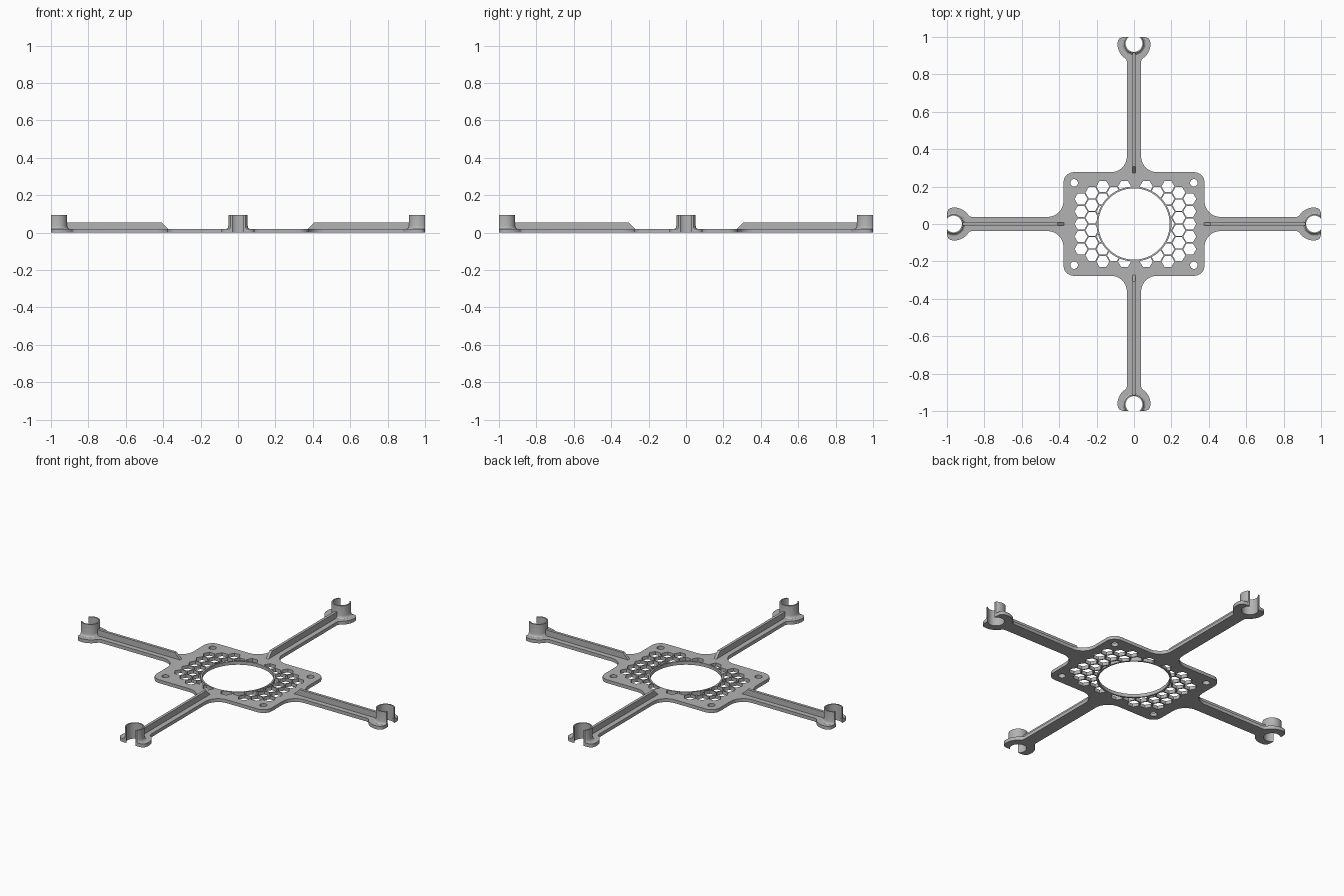
import bpy, bmesh, math
from mathutils import Matrix

cube = bpy.data.objects.get("Cube")
if cube:
    bpy.data.objects.remove(cube, do_unlink=True)

grey = bpy.data.materials.new("frame grey")
grey.use_nodes = True
grey.diffuse_color = (0.45, 0.45, 0.45, 1)
grey.node_tree.nodes["Principled BSDF"].inputs["Base Color"].default_value = (0.45, 0.45, 0.45, 1)

HALF_X, HALF_Y = 0.377, 0.277     # plate half sizes
THICK = 0.02
ARM_W = 0.038                     # arm half width
FILLET = 0.085
CLAW, BORE, TIP = 0.965, 0.045, 1.0


def arc(cx, cy, r, a, b, n):
    """Points on an arc, angles in degrees."""
    steps = [math.radians(a + (b - a) * i / n) for i in range(n + 1)]
    return [(cx + r * math.cos(t), cy + r * math.sin(t)) for t in steps]


def turn(points, degrees):
    c, s = math.cos(math.radians(degrees)), math.sin(math.radians(degrees))
    return [(x * c - y * s, x * s + y * c) for x, y in points]


def finish(name, bm):
    bmesh.ops.recalc_face_normals(bm, faces=bm.faces)
    mesh = bpy.data.meshes.new(name)
    bm.to_mesh(mesh)
    bm.free()
    mesh.materials.append(grey)
    obj = bpy.data.objects.new(name, mesh)
    bpy.context.collection.objects.link(obj)
    return obj


def prism(bm, points, z0, z1):
    """Add a closed prism over an outline."""
    low = [bm.verts.new((x, y, z0)) for x, y in points]
    high = [bm.verts.new((x, y, z1)) for x, y in points]
    bm.faces.new(low[::-1])
    bm.faces.new(high)
    n = len(points)
    for i in range(n):
        j = (i + 1) % n
        bm.faces.new((low[i], low[j], high[j], high[i]))


def smooth(obj):
    bpy.ops.object.select_all(action='DESELECT')
    obj.select_set(True)
    bpy.context.view_layer.objects.active = obj
    bpy.ops.object.shade_smooth_by_angle(angle=math.radians(35))


def cut(obj, name, outlines):
    """Subtract vertical prisms from the object."""
    bm = bmesh.new()
    for points in outlines:
        prism(bm, points, -0.05, 0.1)
    cutter = finish(name, bm)
    cutter.hide_render = True
    mod = obj.modifiers.new(name, 'BOOLEAN')
    mod.operation, mod.solver, mod.object = 'DIFFERENCE', 'EXACT', cutter
    bpy.context.view_layer.objects.active = obj
    bpy.ops.object.modifier_apply(modifier=name)
    bpy.data.objects.remove(cutter, do_unlink=True)


def arm_outline(edge):
    """Outline of one arm along +x, with its open claw pad."""
    half = arc(edge + FILLET, ARM_W + FILLET, FILLET, 180, 270, 10)
    half += [(0.87, ARM_W), (0.88, 0.041)]
    half += arc(0.96, 0, 0.088, 147, 76, 12)
    half += [(0.992, 0.078), (0.998, 0.066), (TIP, 0.05)]
    bore = arc(CLAW, 0, BORE, -39, -321, 28)
    return [(x, -y) for x, y in half] + bore + half[::-1]


# Plate and arms in one outline
outline = []
corner = 0.055
for i, (sx, sy) in enumerate([(1, 1), (-1, 1), (-1, -1), (1, -1)]):
    outline += turn(arm_outline((HALF_X, HALF_Y)[i % 2]), 90 * i)
    outline += arc(sx * (HALF_X - corner), sy * (HALF_Y - corner), corner, 90 * i, 90 * i + 90, 8)
bm = bmesh.new()
prism(bm, outline, 0, THICK)
frame = finish("frame_plate", bm)

# Honeycomb vents and screw holes
PITCH = 0.067
holes = []
for col in range(11):
    x = -0.283 + 0.0581 * col
    for row in range(-3, 4):
        y = PITCH * (row + 0.5 * (col % 2))
        at_corner = col in (0, 10) and abs(row) == 3
        if abs(y) < 0.21 and math.hypot(x, y) > 0.175 and not at_corner:
            holes.append(arc(x, y, 0.0347, 0, 300, 5))
for sx in (-1, 1):
    for sy in (-1, 1):
        holes.append(arc(sx * 0.32, sy * 0.22, 0.02, 0, 345, 23))
cut(frame, "vent_cutter", holes)
cut(frame, "centre_cutter", [arc(0, 0, 0.2, 0, 355, 71)])
smooth(frame)

# Rim around the central opening
bm = bmesh.new()
loops = [[bm.verts.new((x, y, z)) for x, y in arc(0, 0, r, 0, 355, 71)]
         for r, z in [(0.191, 0), (0.2, 0), (0.2, THICK), (0.191, THICK)]]
for k in range(4):
    a, b = loops[k], loops[(k + 1) % 4]
    for i in range(len(a)):
        j = (i + 1) % len(a)
        bm.faces.new((a[i], a[j], b[j], b[i]))
smooth(finish("centre_rim", bm))

# Stiffening ribs and claw sockets on every arm
SOCKET = [(BORE, 0.019), (BORE, 0.093), (0.052, 0.093), (0.052, 0.035),
          (0.054, 0.027), (0.058, 0.022), (0.064, 0.019)]
for i, side in enumerate(["left", "back", "right", "front"]):
    spin = Matrix.Rotation(math.radians(90 * i), 3, 'Z')
    edge = (HALF_X, HALF_Y)[i % 2] - 0.005

    bm = bmesh.new()
    prism(bm, [(edge, 0.019), (0.916, 0.019), (0.916, 0.055), (edge + 0.036, 0.055)], -0.008, 0.008)
    bmesh.ops.rotate(bm, verts=bm.verts, matrix=Matrix.Rotation(math.radians(90), 3, 'X'))
    bmesh.ops.rotate(bm, verts=bm.verts, matrix=spin)
    finish(side + "_arm_rib", bm)

    bm = bmesh.new()
    rings = []
    for k in range(33):
        t = math.radians(40 + 280 * k / 32)
        rings.append([bm.verts.new((min(TIP, CLAW + r * math.cos(t)), r * math.sin(t), z))
                      for r, z in SOCKET])
    for a, b in zip(rings, rings[1:]):
        for k in range(len(SOCKET)):
            j = (k + 1) % len(SOCKET)
            bm.faces.new((a[k], a[j], b[j], b[k]))
    bm.faces.new(rings[0])
    bm.faces.new(rings[-1][::-1])
    bmesh.ops.rotate(bm, verts=bm.verts, matrix=spin)
    smooth(finish(side + "_claw_socket", bm))
